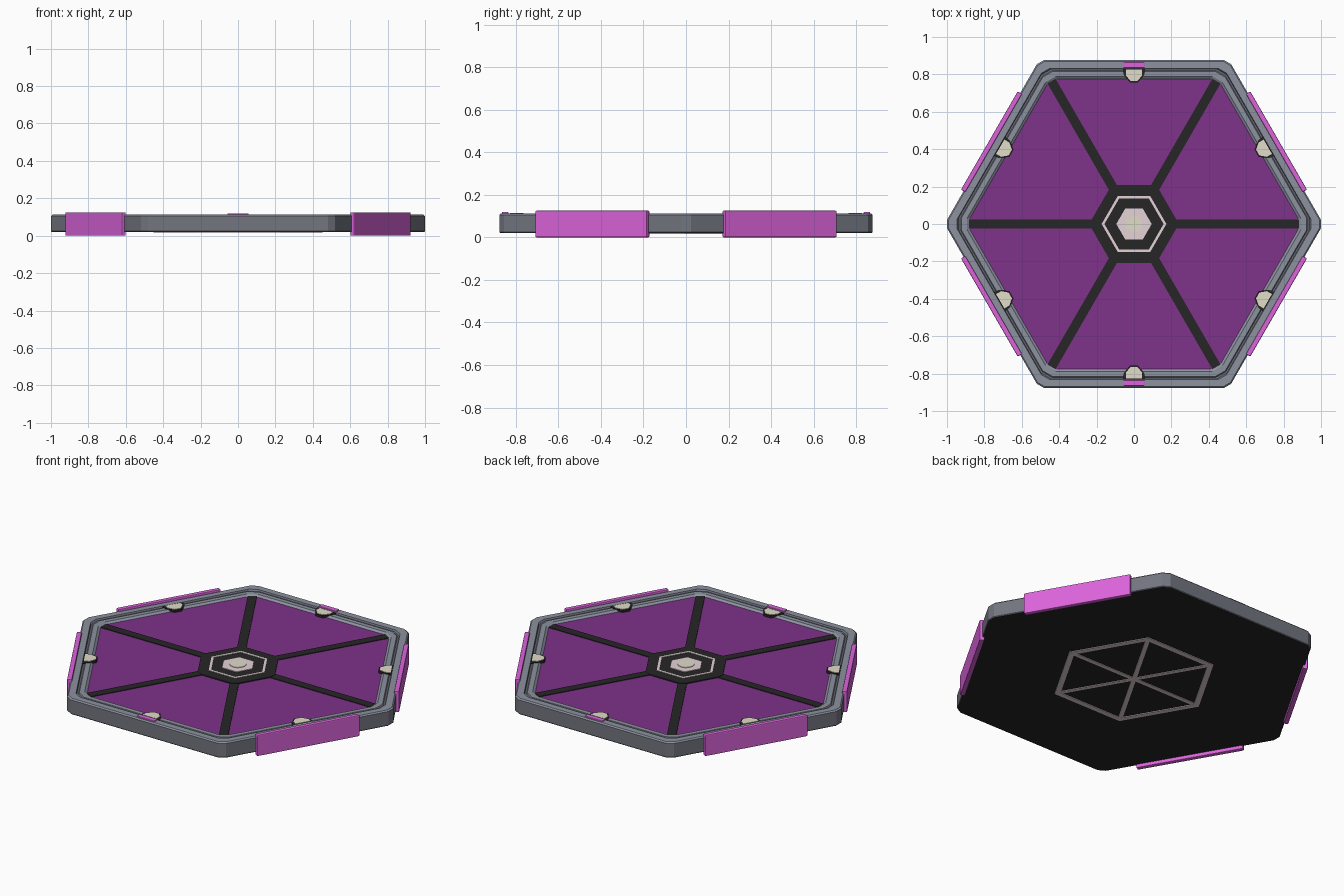
import bpy, bmesh, math
from mathutils import Matrix

if "Cube" in bpy.data.objects:
    bpy.data.objects.remove(bpy.data.objects["Cube"])

COS30 = math.cos(math.pi / 6)


def mat(name, r, g, b):
    m = bpy.data.materials.new(name)
    m.diffuse_color = [((c / 255 + 0.055) / 1.055) ** 2.4 for c in (r, g, b)] + [1]
    m.use_nodes = True
    m.node_tree.nodes["Principled BSDF"].inputs["Base Color"].default_value = m.diffuse_color
    return m


GREY = mat("light grey", 140, 146, 160)
DARK_GREY = mat("dark grey", 115, 118, 128)
PURPLE = mat("purple", 126, 50, 136)
MAGENTA = mat("magenta", 220, 100, 220)
BLACK = mat("black", 38, 38, 38)
PINK = mat("pale pink", 228, 210, 214)
BEIGE = mat("beige", 226, 221, 200)


def hexagon(ap, cut=0.0):
    """Hexagon with corners on the x axis; cut clips each corner."""
    r, pts = ap / COS30, []
    for k in range(6):
        a = math.radians(60 * k)
        x, y = r * math.cos(a), r * math.sin(a)
        if not cut:
            pts.append((x, y))
            continue
        for s in (-120, 120):
            d = a + math.radians(s)
            pts.append((x + cut * math.cos(d), y + cut * math.sin(d)))
    return pts


def finish(name, bm, mats, angle=0.0, bevel=0.0):
    bmesh.ops.recalc_face_normals(bm, faces=bm.faces)
    me = bpy.data.meshes.new(name)
    bm.to_mesh(me)
    bm.free()
    for m in mats:
        me.materials.append(m)
    ob = bpy.data.objects.new(name, me)
    ob.rotation_euler.z = angle
    bpy.context.collection.objects.link(ob)
    if bevel:
        b = ob.modifiers.new("bevel", "BEVEL")
        b.width, b.segments = bevel, 2
    return ob


def loft(name, rings, mats, slots, angle=0.0):
    """Join (points, z) rings; slots = bottom cap, each band, top cap."""
    bm = bmesh.new()
    loops = [[bm.verts.new((x, y, z)) for x, y in pts] for pts, z in rings]
    bm.faces.new(loops[0]).material_index = slots[0]
    for i, (a, b) in enumerate(zip(loops, loops[1:])):
        n = len(a)
        for j in range(n):
            k = (j + 1) % n
            bm.faces.new((a[j], a[k], b[k], b[j])).material_index = slots[i + 1]
    bm.faces.new(loops[-1]).material_index = slots[-1]
    return finish(name, bm, mats, angle)


def prism(name, pts, z0, z1, m, angle=0.0):
    return loft(name, [(pts, z0), (pts, z1)], [m], [0, 0, 0], angle)


def hex_ring(name, outer, inner, z0, z1, m):
    bm = bmesh.new()
    o, i = hexagon(outer), hexagon(inner)
    loops = [[bm.verts.new((x, y, z)) for x, y in p]
             for p, z in ((o, z0), (o, z1), (i, z1), (i, z0))]
    for a, b in zip(loops, loops[1:] + loops[:1]):
        for j in range(6):
            k = (j + 1) % 6
            bm.faces.new((a[j], a[k], b[k], b[j]))
    return finish(name, bm, [m])


def box(name, x0, x1, hy, z0, z1, m, angle=0.0, bevel=0.0):
    bm = bmesh.new()
    bmesh.ops.create_cube(bm, size=1, matrix=Matrix.Translation(
        ((x0 + x1) / 2, 0, (z0 + z1) / 2)) @ Matrix.Diagonal((x1 - x0, 2 * hy, z1 - z0, 1)))
    return finish(name, bm, [m], angle, bevel)


# Tray: black underside, grey wall and stepped rim, purple floor
profile = [(0.874, 0.02, 0.026), (0.877, 0.024, 0.026), (0.877, 0.105, 0.026),
           (0.870, 0.112, 0.026), (0.832, 0.112, 0.030), (0.828, 0.103, 0.035),
           (0.820, 0.103, 0.035), (0.815, 0.108, 0.035), (0.788, 0.108, 0.035),
           (0.775, 0.098, 0.035)]
loft("tray", [(hexagon(a, c), z) for a, z, c in profile],
     [BLACK, DARK_GREY, GREY, PURPLE], [0, 1, 1, 2, 2, 1, 1, 1, 2, 2, 3])

# Hub and its inlays
prism("hub", hexagon(0.208, 0.02), 0.09, 0.104, BLACK)
hex_ring("hub_ring", 0.150, 0.137, 0.10, 0.107, PINK)
prism("hub_centre", hexagon(0.082), 0.10, 0.108, PINK)
dot = [(0.045 * math.cos(math.tau * i / 12), 0.045 * math.sin(math.tau * i / 12))
       for i in range(12)]
prism("hub_dot", dot, 0.10, 0.111, BEIGE)

# Spokes to the corners, on the floor and on the underside
for k in range(6):
    box(f"spoke_{k}", 0.15, 0.882, 0.025, 0.09, 0.102, BLACK, math.radians(60 * k))
    box(f"under_spoke_{k}", 0.0, 0.43, 0.012, 0.0165, 0.022, PINK, math.radians(60 * k))
hex_ring("under_ring", 0.392, 0.362, 0.016, 0.022, PINK)

# Clips on every edge; side panels on slanted edges, small tabs on front and back
clip = [(0.826, -0.044), (0.826, 0.044), (0.795, 0.044), (0.764, 0.018),
        (0.764, -0.018), (0.795, -0.044)]
seat = [(0.830, -0.060), (0.830, 0.060), (0.800, 0.056), (0.757, 0.022),
        (0.757, -0.022), (0.800, -0.056)]
for k in range(6):
    a = math.radians(30 + 60 * k)
    prism(f"clip_seat_{k}", seat, 0.09, 0.111, BLACK, a)
    prism(f"clip_{k}", clip, 0.10, 0.114, BEIGE, a)
    if k % 3 == 1:
        box(f"edge_tab_{k}", 0.835, 0.865, 0.057, 0.10, 0.119, MAGENTA, a, 0.003)
    else:
        box(f"side_panel_{k}", 0.866, 0.893, 0.303, 0.0, 0.125, MAGENTA, a, 0.005)
